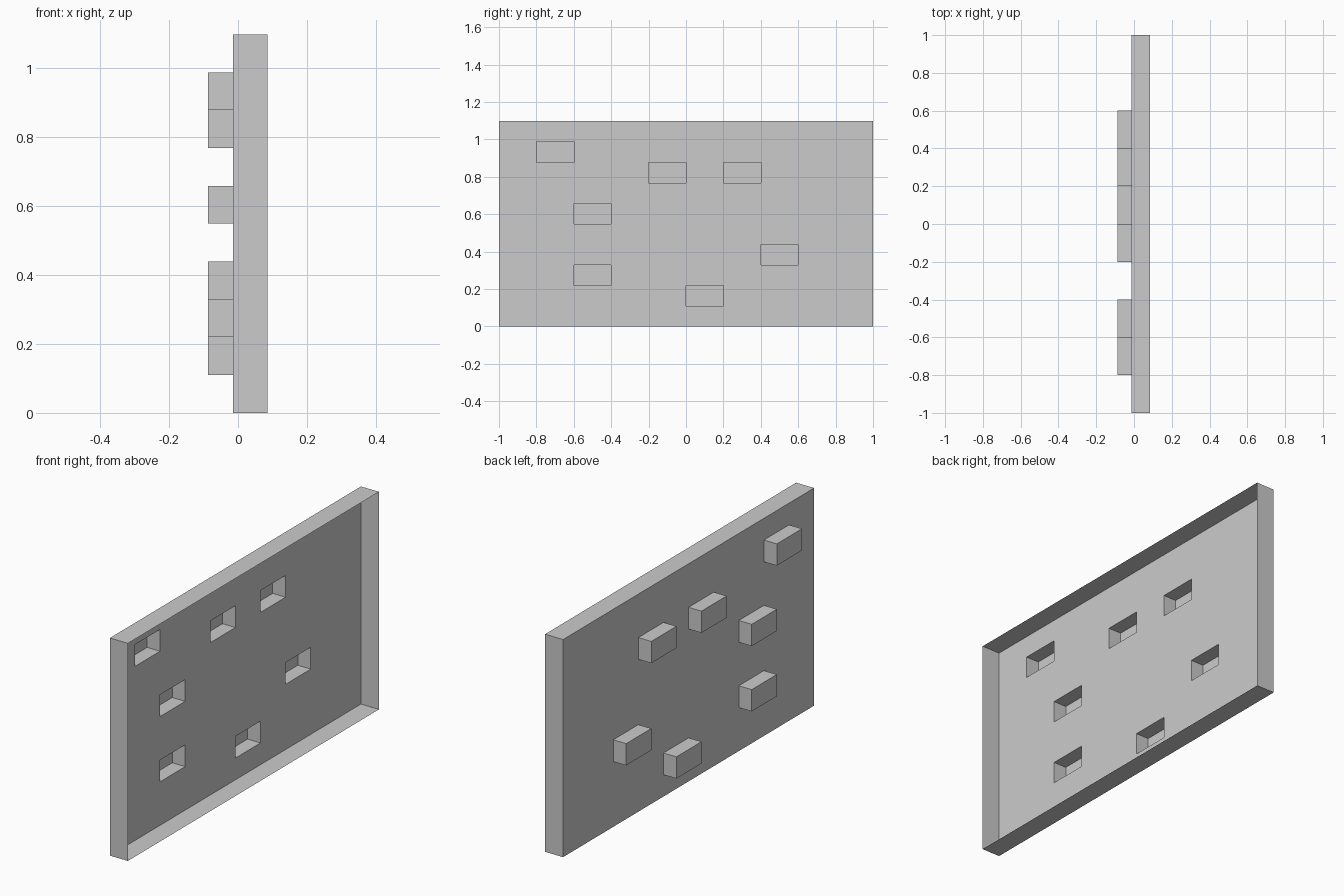
import bpy, bmesh
from mathutils import Vector

if "Cube" in bpy.data.objects:
    bpy.data.objects.remove(bpy.data.objects["Cube"])

N = 10                       # panel is a 10 x 10 grid of cells
WIDTH, HEIGHT = 2.0, 1.097
PANEL_X, RIM_X, POCKET_X = -0.0145, 0.086, -0.0865
# (column along y, row along z) of every recessed cell
POCKETS = {(1, 8), (4, 7), (6, 7), (2, 5), (7, 3), (2, 2), (5, 1)}

bm = bmesh.new()

# flat panel sheet, facing +x
grid = [[bm.verts.new((PANEL_X, -WIDTH / 2 + WIDTH * c / N, HEIGHT * r / N))
         for r in range(N + 1)] for c in range(N + 1)]
pocket_faces = []
for c in range(N):
    for r in range(N):
        f = bm.faces.new((grid[c][r], grid[c + 1][r],
                          grid[c + 1][r + 1], grid[c][r + 1]))
        if (c, r) in POCKETS:
            pocket_faces.append(f)
border = [e for e in bm.edges if e.is_boundary]

# open pockets pushed out through the back
for f in bmesh.ops.extrude_discrete_faces(bm, faces=pocket_faces)["faces"]:
    bmesh.ops.translate(bm, verts=f.verts, vec=Vector((POCKET_X - PANEL_X, 0, 0)))

# thin rim around the outer border
rim = bmesh.ops.extrude_edge_only(bm, edges=border)["geom"]
bmesh.ops.translate(bm, verts=[g for g in rim if isinstance(g, bmesh.types.BMVert)],
                    vec=Vector((RIM_X - PANEL_X, 0, 0)))

bmesh.ops.recalc_face_normals(bm, faces=bm.faces)
mesh = bpy.data.meshes.new("pocketed_wall_panel")
bm.to_mesh(mesh)
bm.free()
panel = bpy.data.objects.new("pocketed_wall_panel", mesh)
bpy.context.collection.objects.link(panel)
